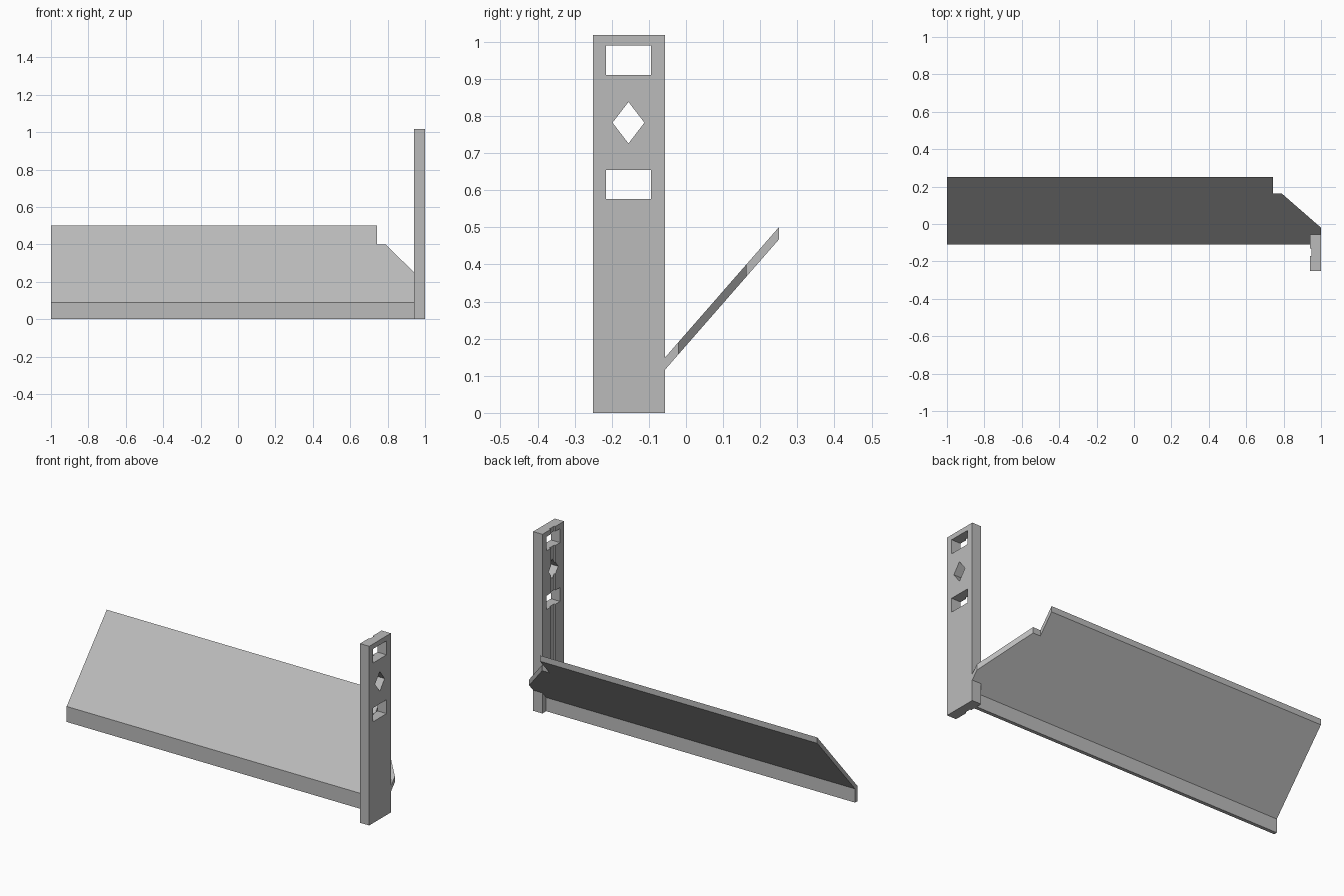
import bpy, bmesh
from mathutils import Vector

if "Cube" in bpy.data.objects:
    bpy.data.objects.remove(bpy.data.objects["Cube"])

grey = bpy.data.materials.new("light grey")
grey.diffuse_color = (0.5, 0.5, 0.5, 1)
grey.use_nodes = True
grey.node_tree.nodes["Principled BSDF"].inputs["Base Color"].default_value = grey.diffuse_color


def prism(name, points, axis, start, end):
    """Extrude a closed outline along x (points are y, z) or z (points are x, y)."""
    place = (lambda p: Vector((start, p[0], p[1]))) if axis == "x" else (lambda p: Vector((p[0], p[1], start)))
    bm = bmesh.new()
    face = bm.faces.new([bm.verts.new(place(p)) for p in points])
    shift = Vector((end - start, 0, 0)) if axis == "x" else Vector((0, 0, end - start))
    new = bmesh.ops.extrude_face_region(bm, geom=[face])["geom"]
    bmesh.ops.translate(bm, verts=[v for v in new if isinstance(v, bmesh.types.BMVert)], vec=shift)
    bmesh.ops.recalc_face_normals(bm, faces=bm.faces)
    mesh = bpy.data.meshes.new(name)
    bm.to_mesh(mesh)
    bm.free()
    mesh.materials.append(grey)
    obj = bpy.data.objects.new(name, mesh)
    bpy.context.collection.objects.link(obj)
    return obj


def cut(obj, tool, operation="DIFFERENCE"):
    """Apply a boolean and remove its cutter."""
    tool.hide_render = True
    mod = obj.modifiers.new("cut", "BOOLEAN")
    mod.operation, mod.solver, mod.object = operation, "EXACT", tool
    bpy.context.view_layer.objects.active = obj
    bpy.ops.object.modifier_apply(modifier=mod.name)
    bpy.data.objects.remove(tool)


def rect(a0, b0, a1, b1):
    return [(a0, b0), (a1, b0), (a1, b1), (a0, b1)]


# Sloping shelf with a vertical front lip, trimmed to its plan outline
shelf = prism("shelf", [(-0.11, 0), (-0.09, 0), (-0.09, 0.078), (0.25, 0.467),
                        (0.25, 0.5), (-0.11, 0.088)], "x", -1, 1.1)
outline = [(-1.1, -0.2), (0.942, -0.2), (0.942, -0.056), (1, -0.056), (1, -0.02),
           (0.79, 0.163), (0.743, 0.163), (0.743, 0.3), (-1.1, 0.3)]
cut(shelf, prism("shelf_trim", outline, "z", -0.1, 0.6), "INTERSECT")

# Upright post with a shallow vertical groove on its inner side
post = prism("post", [(0.942, -0.25), (1, -0.25), (1, -0.056), (0.942, -0.056),
                      (0.942, -0.132), (0.95, -0.132), (0.95, -0.172), (0.942, -0.172)],
             "z", 0, 1.018)

# Two slots and a diamond through the post
holes = [rect(-0.215, 0.91, -0.094, 0.99), rect(-0.215, 0.576, -0.094, 0.655),
         [(-0.198, 0.782), (-0.155, 0.726), (-0.112, 0.782), (-0.155, 0.838)]]
for points in holes:
    cut(post, prism("hole", points, "x", 0.9, 1.1))
